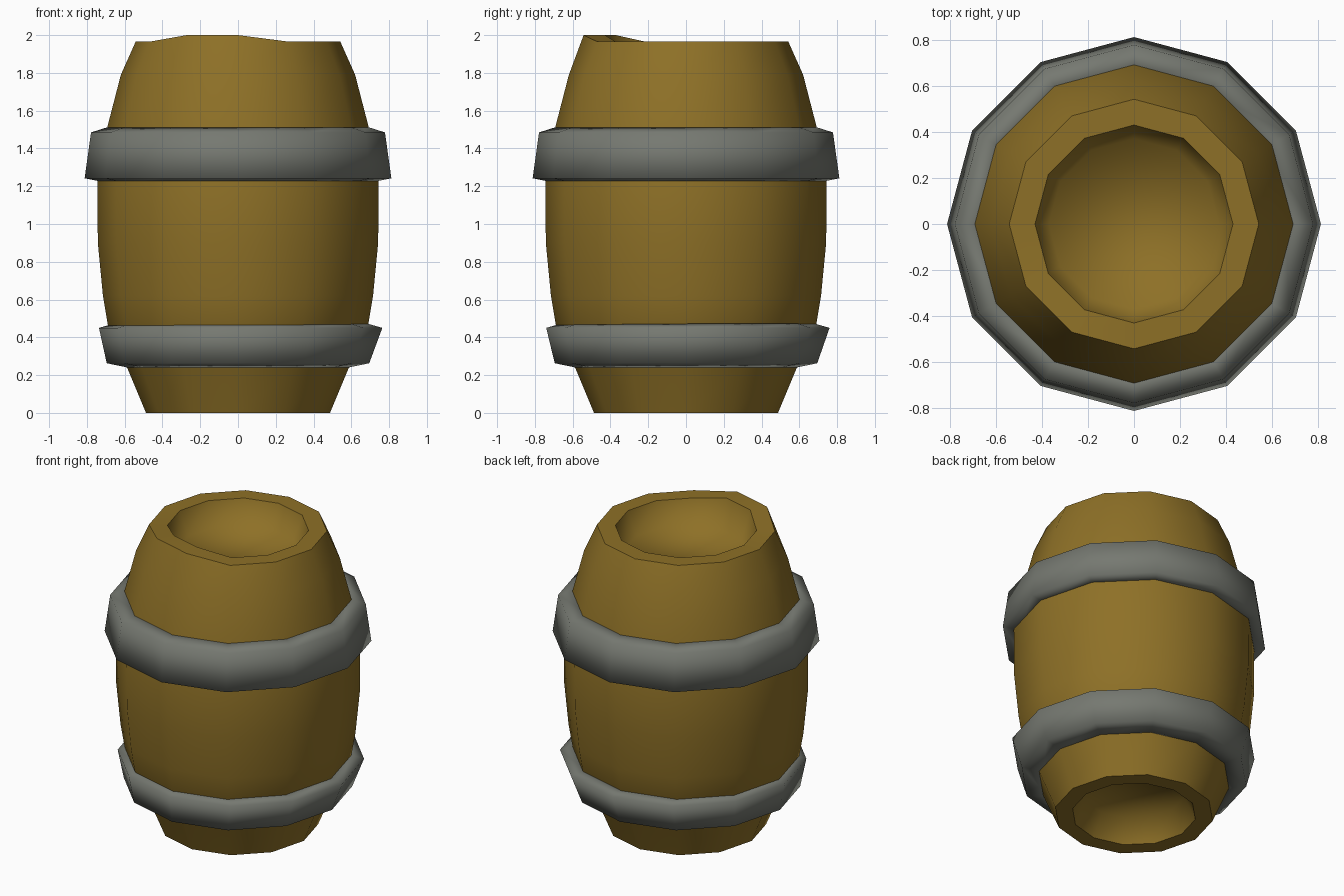
import bpy, bmesh, math

if "Cube" in bpy.data.objects:
    bpy.data.objects.remove(bpy.data.objects["Cube"])

SIDES = 12


def material(name, rgb):
    m = bpy.data.materials.new(name)
    m.diffuse_color = (*rgb, 1.0)
    m.use_nodes = True
    m.node_tree.nodes["Principled BSDF"].inputs["Base Color"].default_value = m.diffuse_color
    return m


wood = material("brown wood", (0.27, 0.163, 0.02))
iron = material("grey iron", (0.18, 0.19, 0.165))


def lathe(name, profile, mat, closed=False, sharp=(), adjust=None):
    """Spin (radius, z) points into a 12-sided smooth shell."""
    bm = bmesh.new()
    rings = []
    for i, (r, z) in enumerate(profile):
        ring = []
        for k in range(SIDES):
            a = 2 * math.pi * k / SIDES
            co = [r * math.cos(a), r * math.sin(a), z]
            if adjust:
                adjust(i, k, co)
            ring.append(bm.verts.new(co))
        rings.append(ring)
    pairs = list(zip(rings, rings[1:]))
    if closed:
        pairs.append((rings[-1], rings[0]))
    for a, b in pairs:
        for k in range(SIDES):
            n = (k + 1) % SIDES
            bm.faces.new((a[k], a[n], b[n], b[k]))
    if not closed:
        bm.faces.new(rings[0])
        bm.faces.new(rings[-1])
    bmesh.ops.recalc_face_normals(bm, faces=bm.faces)
    for f in bm.faces:
        f.smooth = True
    # crisp rim edges
    for i in sharp:
        for k in range(SIDES):
            e = bm.edges.get((rings[i][k], rings[i][(k + 1) % SIDES]))
            e.smooth = False
    me = bpy.data.meshes.new(name)
    bm.to_mesh(me)
    bm.free()
    me.materials.append(mat)
    ob = bpy.data.objects.new(name, me)
    bpy.context.collection.objects.link(ob)
    return ob


# Barrel body with recessed ends; two rim corners at the front are raised
body = [(0.31, 0.15), (0.38, 0.0), (0.487, 0.0), (0.585, 0.235), (0.69, 0.47),
        (0.715, 0.62), (0.742, 0.9), (0.745, 1.22), (0.69, 1.52),
        (0.62, 1.79), (0.542, 1.965), (0.43, 1.965), (0.37, 1.81)]


def chip(i, k, co):
    if i in (10, 11) and k in (8, 9):
        co[2] = 2.0


lathe("barrel_body", body, wood, sharp=(1, 2, 10, 11), adjust=chip)


# Iron hoops
def shift(i, k, co):
    if i in (2, 3):
        co[0] += 0.014
        co[1] += 0.01


lathe("lower_hoop", [(0.56, 0.235), (0.695, 0.263), (0.75, 0.45), (0.66, 0.476)],
      iron, closed=True, adjust=shift)
lathe("upper_hoop", [(0.70, 1.22), (0.812, 1.242), (0.778, 1.485), (0.66, 1.522)],
      iron, closed=True)
